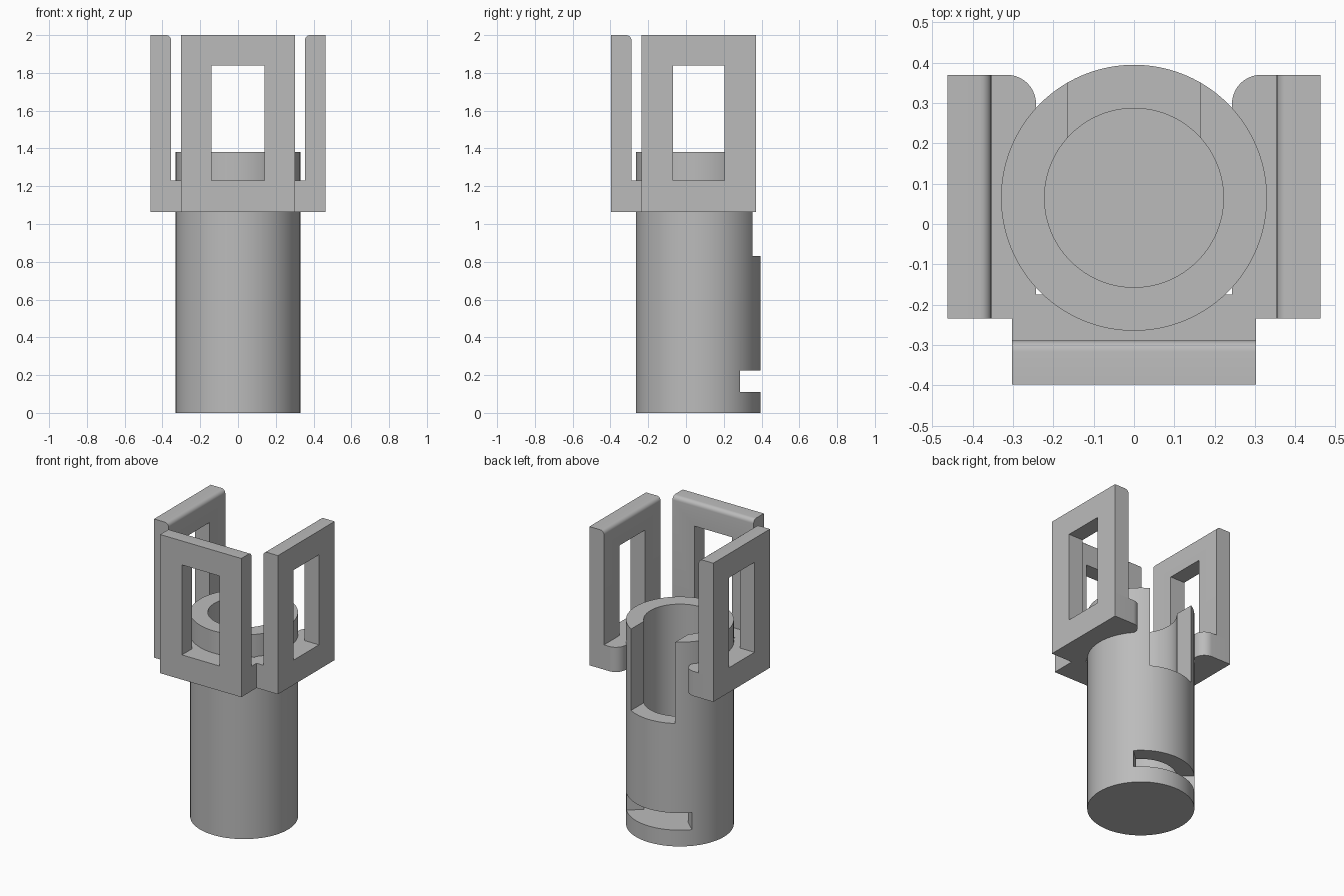
import bpy, bmesh
from math import sin, cos, pi, radians
from mathutils import Vector

cube = bpy.data.objects.get("Cube")
if cube:
    bpy.data.objects.remove(cube, do_unlink=True)

grey = bpy.data.materials.new("plain grey")
grey.use_nodes = True
colour = (0.5, 0.5, 0.5, 1)
grey.diffuse_color = colour
grey.node_tree.nodes["Principled BSDF"].inputs["Base Color"].default_value = colour

AXIS_Y = 0.065            # tube axis
OUTER, BORE = 0.33, 0.222
PLATE_Z, SEAT_Z, TOP = 1.063, 1.23, 2.0


def finish(bm, name):
    bmesh.ops.recalc_face_normals(bm, faces=bm.faces)
    mesh = bpy.data.meshes.new(name)
    bm.to_mesh(mesh)
    bm.free()
    mesh.materials.append(grey)
    obj = bpy.data.objects.new(name, mesh)
    bpy.context.collection.objects.link(obj)
    return obj


def prism(points, offset):
    """Extrude a planar outline by an offset vector."""
    bm = bmesh.new()
    face = bm.faces.new([bm.verts.new(p) for p in points])
    new = bmesh.ops.extrude_face_region(bm, geom=[face])["geom"]
    verts = [v for v in new if isinstance(v, bmesh.types.BMVert)]
    bmesh.ops.translate(bm, verts=verts, vec=offset)
    return bm


def flat(points, z):
    return [(x, y, z) for x, y in points]


def circle(radius, count=96):
    return [(radius * cos(2 * pi * i / count), AXIS_Y + radius * sin(2 * pi * i / count))
            for i in range(count)]


def cut(obj, cutter):
    mod = obj.modifiers.new("cut", 'BOOLEAN')
    mod.operation, mod.solver, mod.object = 'DIFFERENCE', 'EXACT', cutter
    bpy.context.view_layer.update()
    mesh = bpy.data.meshes.new_from_object(
        obj.evaluated_get(bpy.context.evaluated_depsgraph_get()))
    obj.modifiers.clear()
    obj.data = mesh
    bpy.data.objects.remove(cutter, do_unlink=True)


def smooth(obj):
    bpy.ops.object.select_all(action='DESELECT')
    obj.select_set(True)
    bpy.context.view_layer.objects.active = obj
    bpy.ops.object.shade_smooth_by_angle(angle=radians(30))


# Hollow tube with a closed bottom
tube = finish(prism(flat(circle(OUTER), 0), (0, 0, 1.38)), "tube")
cut(tube, finish(prism(flat(circle(BORE), 0.11), (0, 0, 2)), "bore_cutter"))

# Tall open slot at the rear rim
slot = [(-0.165, AXIS_Y), (0.165, AXIS_Y), (0.165, 0.6), (-0.165, 0.6)]
cut(tube, finish(prism(flat(slot, 0.83), (0, 0, 1)), "slot_cutter"))

# Low window through the rear wall, level with the bore floor
a = radians(48)
wedge = [(0, AXIS_Y)] + [(r * sin(a) * s, AXIS_Y + r * cos(a))
                         for s, r in ((1, 0.6), (-1, 0.6))]
cut(tube, finish(prism(flat(wedge, 0.11), (0, 0, 0.115)), "window_cutter"))
smooth(tube)

# Bracket plate, outlined on one side and mirrored
R = 0.072
half = [(0.303, -0.398), (0.303, -0.235), (0.463, -0.235), (0.463, 0.37)]
half += [(0.315 - R * sin(t), 0.298 + R * cos(t))
         for t in (pi / 2 * i / 10 for i in range(11))]
half.append((0.243, -0.175))
outline = half + [(-x, y) for x, y in reversed(half)]
plate = finish(prism(flat(outline, PLATE_Z), (0, 0, SEAT_Z - PLATE_Z)), "bracket_plate")
smooth(plate)


def frame(name, lo, hi, win_lo, win_hi, place, inward):
    """Upright window frame with a rounded inner top edge."""
    head = 1.838
    shape = [(lo, SEAT_Z), (lo, TOP), (hi, TOP), (hi, SEAT_Z),
             (win_hi, SEAT_Z), (win_hi, head), (win_lo, head), (win_lo, SEAT_Z)]
    inward = Vector(inward)
    bm = prism([place(u, z) for u, z in shape], inward)
    inner = max(v.co.dot(inward) for v in bm.verts)
    edges = [e for e in bm.edges
             if all(v.co.z > TOP - 0.001 and v.co.dot(inward) > inner - 0.001
                    for v in e.verts)]
    bmesh.ops.bevel(bm, geom=edges, offset=0.028, segments=6, profile=0.5,
                    affect='EDGES')
    smooth(finish(bm, name))


# Front frame and the two side frames
frame("front_frame", -0.303, 0.303, -0.14, 0.14,
      lambda u, z: (u, -0.398, z), (0, 0.109, 0))
for side, s in (("left", 1), ("right", -1)):
    frame(side + "_frame", -0.235, 0.37, -0.07, 0.203,
          lambda u, z: (s * 0.463, u, z), (-s * 0.109, 0, 0))
